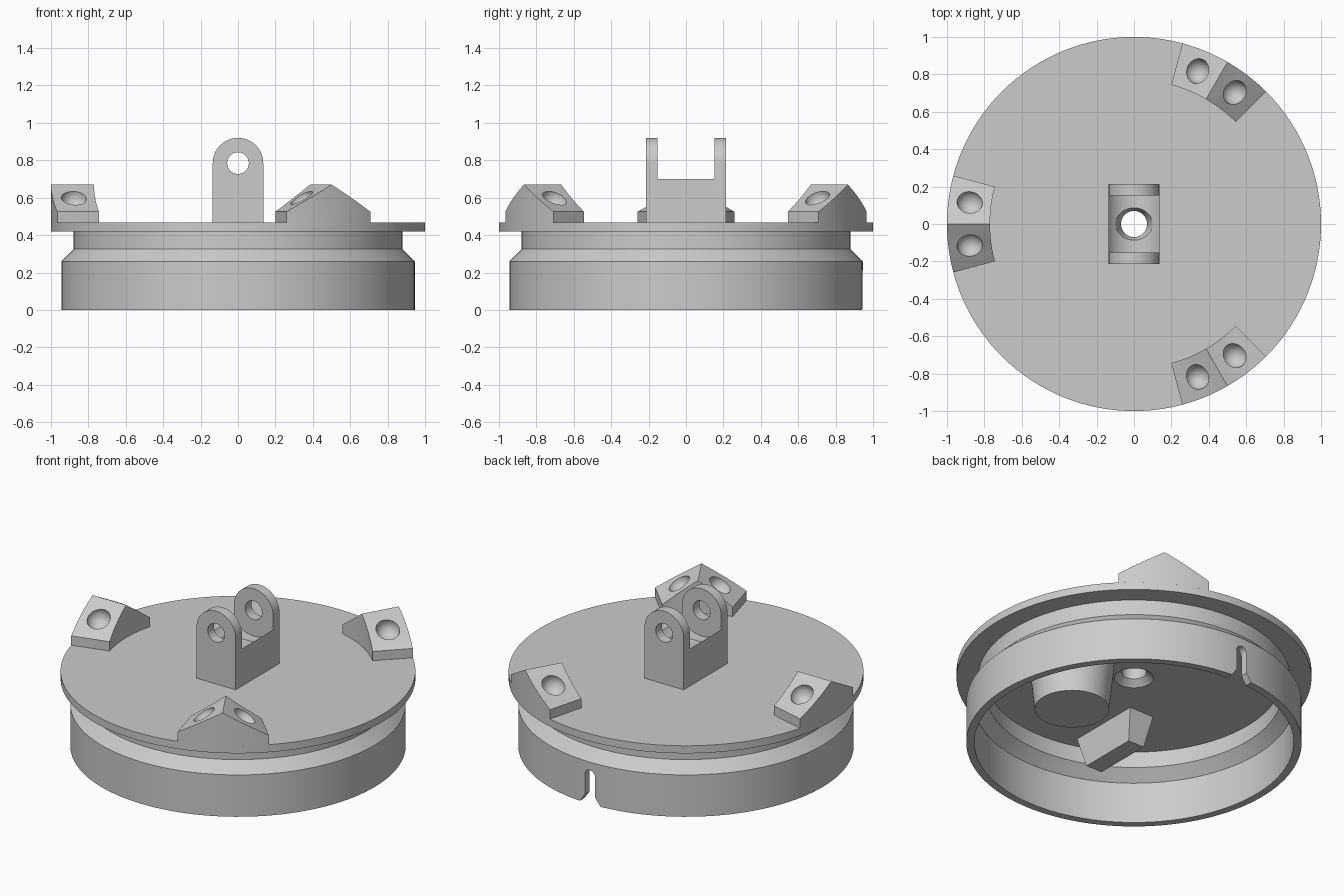
import bpy, bmesh, math
from mathutils import Matrix, Vector

cube = bpy.data.objects.get("Cube")
if cube:
    bpy.data.objects.remove(cube, do_unlink=True)

grey = bpy.data.materials.new("plain grey")
grey.use_nodes = True
grey.diffuse_color = (0.6, 0.6, 0.6, 1)
grey.node_tree.nodes["Principled BSDF"].inputs["Base Color"].default_value = (0.6, 0.6, 0.6, 1)

PLATE_TOP, PLATE_LOW = 0.467, 0.42


def make(name, bm):
    bmesh.ops.recalc_face_normals(bm, faces=bm.faces)
    mesh = bpy.data.meshes.new(name)
    bm.to_mesh(mesh)
    bm.free()
    mesh.materials.append(grey)
    ob = bpy.data.objects.new(name, mesh)
    bpy.context.collection.objects.link(ob)
    return ob


def revolve(name, profile, steps=128):
    """Spin a closed (radius, z) profile around z."""
    bm = bmesh.new()
    rings = []
    for i in range(steps):
        a = math.tau * i / steps
        rings.append([bm.verts.new((r * math.cos(a), r * math.sin(a), z)) for r, z in profile])
    n = len(profile)
    for i in range(steps):
        p, q = rings[i], rings[(i + 1) % steps]
        for j in range(n):
            k = (j + 1) % n
            bm.faces.new((p[j], q[j], q[k], p[k]))
    return make(name, bm)


def extrude_y(name, outline, y0, y1):
    """Extrude an (x, z) outline along y."""
    bm = bmesh.new()
    face = bm.faces.new([bm.verts.new((x, y0, z)) for x, z in outline])
    ext = bmesh.ops.extrude_face_region(bm, geom=[face])["geom"]
    bmesh.ops.translate(bm, verts=[g for g in ext if isinstance(g, bmesh.types.BMVert)],
                        vec=(0, y1 - y0, 0))
    return make(name, bm)


def cone(name, r_low, r_high, z0, z1, x=0, y=0, segments=64):
    bm = bmesh.new()
    bmesh.ops.create_cone(bm, cap_ends=True, segments=segments, radius1=r_low, radius2=r_high,
                          depth=z1 - z0, matrix=Matrix.Translation((x, y, (z0 + z1) / 2)))
    return make(name, bm)


def arc(cx, cz, r, a0, a1, steps):
    return [(cx + r * math.cos(math.radians(a0 + (a1 - a0) * i / steps)),
             cz + r * math.sin(math.radians(a0 + (a1 - a0) * i / steps))) for i in range(steps + 1)]


def cut(ob, cutter):
    cutter.hide_render = True
    cutter.hide_set(True)
    mod = ob.modifiers.new("cut", 'BOOLEAN')
    mod.operation = 'DIFFERENCE'
    mod.solver = 'EXACT'
    mod.object = cutter
    bpy.context.view_layer.objects.active = ob
    bpy.ops.object.modifier_apply(modifier=mod.name)
    bpy.data.objects.remove(cutter, do_unlink=True)


def smooth(ob):
    bpy.ops.object.select_all(action='DESELECT')
    ob.select_set(True)
    bpy.context.view_layer.objects.active = ob
    bpy.ops.object.shade_smooth_by_angle(angle=math.radians(25))


# Hollow lid: top plate, necked skirt, countersunk centre hole
lid = revolve("lid_body", [
    (0.07, PLATE_TOP), (1, PLATE_TOP), (1, PLATE_LOW), (0.88, PLATE_LOW), (0.88, 0.325),
    (0.945, 0.26), (0.945, 0), (0.9, 0), (0.9, 0.255), (0.835, 0.32), (0.835, PLATE_LOW),
    (0.11, PLATE_LOW), (0.07, 0.455)])

# Flared slot in the back of the skirt
slot = [(-0.085, -0.02), (0.085, -0.02), (0.035, 0.05)] + arc(0, 0.175, 0.035, 0, 180, 12) + [(-0.035, 0.05)]
cut(lid, extrude_y("slot_cutter", slot, 0.8, 1.0))
smooth(lid)

# Clevis: rounded block, saddle between the ears, pin hole and centre bore
PIN = 0.785
clevis = extrude_y("clevis", [(-0.135, PLATE_TOP), (0.135, PLATE_TOP)]
                   + arc(0, PIN, 0.135, 0, 180, 32), -0.215, 0.215)
cut(clevis, extrude_y("saddle_cutter", arc(0, PIN, 0.16, 0, 354.375, 63), -0.153, 0.153))
cut(clevis, extrude_y("pin_cutter", arc(0, PIN, 0.058, 0, 348.75, 31), -0.3, 0.3))
cut(clevis, cone("bore_cutter", 0.07, 0.07, 0.4, 0.7))
cut(clevis, cone("flare_cutter", 0.065, 0.1, 0.57, 0.66))
smooth(clevis)

# Ridged rim blocks, each slope with a round dimple
RIDGE, EAVE, HALF, STEPS = 0.67, 0.525, 15, 16


def rim_block(name, azimuth):
    bm = bmesh.new()
    sections = []
    for i in range(STEPS + 1):
        t = 2 * i / STEPS - 1
        a = math.radians(t * HALF)
        top = RIDGE - (RIDGE - EAVE) * abs(t)
        sections.append([bm.verts.new((r * math.cos(a), r * math.sin(a), z))
                         for r, z in ((0.77, PLATE_TOP), (1, PLATE_TOP), (1, top), (0.77, top))])
    for p, q in zip(sections, sections[1:]):
        for j in range(4):
            k = (j + 1) % 4
            bm.faces.new((p[j], q[j], q[k], p[k]))
    bm.faces.new(sections[0])
    bm.faces.new(sections[-1])
    ob = make(name, bm)
    for side in (-1, 1):
        bm = bmesh.new()
        bmesh.ops.create_uvsphere(bm, u_segments=32, v_segments=16, radius=0.068,
                                  matrix=Matrix.Translation((0.878, side * 0.115, 0.598)))
        cut(ob, make("dimple_cutter", bm))
    ob.data.transform(Matrix.Rotation(math.radians(azimuth), 4, 'Z'))
    smooth(ob)


for name, azimuth in (("right_rim_block", 180), ("back_rim_block", 60), ("front_rim_block", -60)):
    rim_block(name, azimuth)

# Round tapered boss under the plate
smooth(cone("underside_round_boss", 0.21, 0.25, 0.05, PLATE_LOW + 0.01, 0.457, 0))

# Tapered rectangular boss under the plate
bm = bmesh.new()
bmesh.ops.create_cube(bm, size=1)
for v in bm.verts:
    sx, sy = (0.17, 0.47) if v.co.z > 0 else (0.11, 0.37)
    v.co = Vector((-0.28 + v.co.x * sx, -0.5 + v.co.y * sy, PLATE_LOW + 0.005 if v.co.z > 0 else 0.235))
make("underside_wedge_boss", bm)
